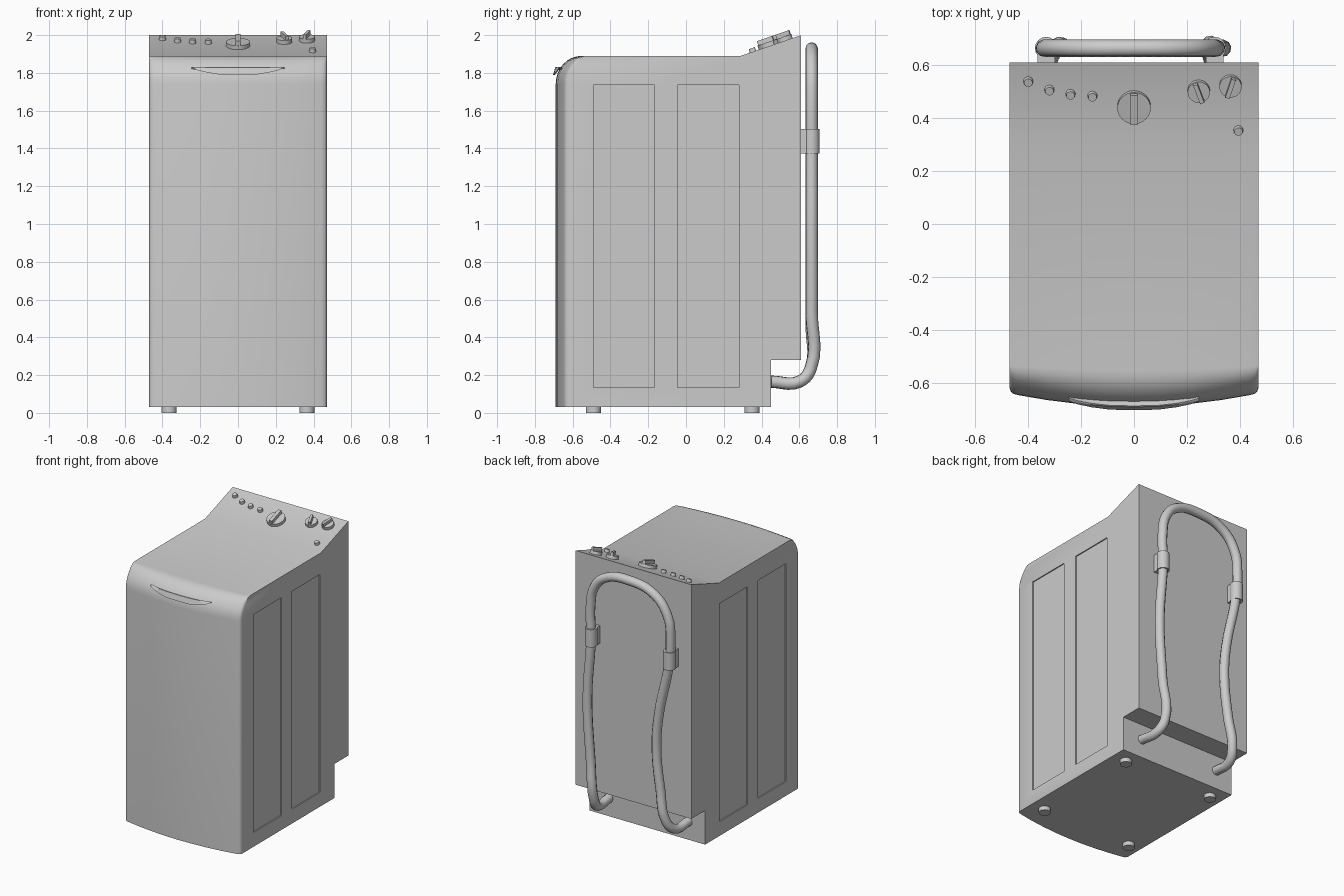
import bpy, bmesh, math
from mathutils import Matrix, Vector

cube = bpy.data.objects.get("Cube")
if cube:
    bpy.data.objects.remove(cube, do_unlink=True)

grey = bpy.data.materials.new("appliance_grey")
grey.use_nodes = True
COLOUR = (0.6, 0.6, 0.6, 1)
grey.diffuse_color = COLOUR
grey.node_tree.nodes["Principled BSDF"].inputs["Base Color"].default_value = COLOUR


def finish(name, bm, angle=32):
    """Turn a bmesh into a named, shaded object."""
    bmesh.ops.recalc_face_normals(bm, faces=bm.faces)
    mesh = bpy.data.meshes.new(name)
    bm.to_mesh(mesh)
    bm.free()
    mesh.materials.append(grey)
    ob = bpy.data.objects.new(name, mesh)
    bpy.context.collection.objects.link(ob)
    smooth(ob, angle)
    return ob


def smooth(ob, angle=32):
    bpy.ops.object.select_all(action="DESELECT")
    ob.select_set(True)
    bpy.context.view_layer.objects.active = ob
    bpy.ops.object.shade_smooth_by_angle(angle=math.radians(angle))


def add_box(bm, size, matrix):
    bmesh.ops.create_cube(bm, size=1, matrix=matrix @ Matrix.Diagonal((*size, 1)))


def add_cylinder(bm, radius, depth, matrix, top=None, sides=24):
    bmesh.ops.create_cone(bm, cap_ends=True, segments=sides, radius1=radius,
                          radius2=top or radius, depth=depth, matrix=matrix)


def baked_mesh(ob):
    graph = bpy.context.evaluated_depsgraph_get()
    return bpy.data.meshes.new_from_object(ob.evaluated_get(graph))


# Cabinet: side profile swept across the width, with a bowed front
def bow(x):
    return 0.045 * (x / 0.45) ** 2


profile = [(0.45, 0.03), (-0.69, 0.03)]
for i in range(9):
    a = math.pi / 2 * i / 8
    profile.append((-0.555 - 0.135 * math.cos(a), 1.74 + 0.15 * math.sin(a)))
profile += [(0.29, 1.89), (0.61, 2.0), (0.61, 0.28), (0.45, 0.28)]

half = [(0.47, 0.018), (0.466, 0.008), (0.458, 0.002), (0.44, 0), (0.33, 0), (0.22, 0), (0.11, 0)]
slices = [(-x, c) for x, c in half] + [(0, 0)] + half[::-1]
bm = bmesh.new()
rings = []
for x, corner in slices:
    ring = []
    for y, z in profile:
        weight = min(1, max(0, (-0.5 - y) / 0.15))
        ring.append(bm.verts.new((x, y + weight * (bow(x) + corner), z)))
    rings.append(ring)
n = len(profile)
for a, b in zip(rings, rings[1:]):
    for i in range(n):
        bm.faces.new((a[i], a[(i + 1) % n], b[(i + 1) % n], b[i]))
bm.faces.new(rings[0])
bm.faces.new(rings[-1])
cabinet = finish("cabinet", bm)

# Recessed side panels
bm = bmesh.new()
for side in (-1, 1):
    for y in (-0.328, 0.118):
        add_box(bm, (0.04, 0.325, 1.6), Matrix.Translation((side * 0.482, y, 0.935)))
cutter = finish("panel_cutter", bm)
cutter.hide_render = True
cut = cabinet.modifiers.new("side_panels", "BOOLEAN")
cut.operation = "DIFFERENCE"
cut.solver = "EXACT"
cut.object = cutter
mesh = baked_mesh(cabinet)
cabinet.modifiers.clear()
cabinet.data = mesh
bpy.data.objects.remove(cutter, do_unlink=True)
smooth(cabinet)

# Feet
for side, x in (("right", -0.365), ("left", 0.365)):
    for end, y in (("front", -0.49), ("back", 0.35)):
        bm = bmesh.new()
        add_cylinder(bm, 0.04, 0.04, Matrix.Translation((x, y, 0.02)))
        finish(f"{end}_{side}_foot", bm)

# Controls on the sloping panel
SLOPE = math.atan2(0.11, 0.32)


def on_panel(x, y, turn=0):
    z = 1.89 + (y - 0.29) * math.tan(SLOPE)
    return (Matrix.Translation((x, y, z)) @ Matrix.Rotation(SLOPE, 4, "X")
            @ Matrix.Rotation(math.radians(turn), 4, "Z"))


def up(z):
    return Matrix.Translation((0, 0, z))


buttons = [(-0.4, 0.54), (-0.32, 0.508), (-0.24, 0.492), (-0.157, 0.485), (0.395, 0.355)]
for i, (x, y) in enumerate(buttons):
    bm = bmesh.new()
    add_cylinder(bm, 0.019, 0.024, on_panel(x, y) @ up(0.008), top=0.016, sides=16)
    finish(f"button_{i + 1}", bm)

knobs = [("program_knob", 0, 0.445, 0.063, 0), ("speed_knob", 0.245, 0.505, 0.042, 20),
         ("heat_knob", 0.365, 0.525, 0.042, -18)]
for name, x, y, r, turn in knobs:
    bm = bmesh.new()
    base = on_panel(x, y, turn)
    add_cylinder(bm, r, 0.026, base @ up(0.009), sides=32)
    add_box(bm, (r * 0.4, r * 1.85, 0.026), base @ up(0.033))
    finish(name, bm)

# Door handle: thin folded lip that tapers into the front
bm = bmesh.new()
columns = [(0.245, 0, 0.003), (0.215, 0.4, 0.018), (0.16, 0.75, 0.031), (0.09, 1, 0.042), (0, 1, 0.042)]
columns = [(-x, t, d) for x, t, d in columns] + columns[-2::-1]
rows = []
for x, t, drop in columns:
    y = -0.672 + bow(x)
    rows.append([bm.verts.new(p) for p in (
        (x, y + 0.012, 1.805), (x, y - 0.016 * t, 1.832), (x, y - 0.008 - 0.012 * t, 1.829),
        (x, y - 0.012 - 0.02 * t, 1.832 - drop), (x, y - 0.006 - 0.018 * t, 1.832 - drop))])
for a, b in zip(rows, rows[1:]):
    for i in range(4):
        bm.faces.new((a[i], a[i + 1], b[i + 1], b[i]))
finish("door_handle", bm)

# Drain hose looping up the back
path = [(0.31, 0.45, 0.165), (0.3, 0.6, 0.165), (0.285, 0.66, 0.235), (0.31, 0.665, 0.54),
        (0.335, 0.665, 0.97), (0.305, 0.665, 1.44), (0.31, 0.665, 1.65), (0.28, 0.665, 1.8),
        (0.19, 0.665, 1.895), (0, 0.665, 1.928), (-0.215, 0.665, 1.875), (-0.32, 0.665, 1.74),
        (-0.34, 0.665, 1.58), (-0.33, 0.665, 1.42), (-0.24, 0.665, 0.975), (-0.226, 0.665, 0.75),
        (-0.257, 0.665, 0.465), (-0.3, 0.66, 0.235), (-0.325, 0.6, 0.165), (-0.335, 0.45, 0.165)]
curve = bpy.data.curves.new("hose_path", "CURVE")
curve.dimensions = "3D"
curve.bevel_depth = 0.033
curve.bevel_resolution = 3
curve.resolution_u = 5
curve.use_fill_caps = True
spline = curve.splines.new("BEZIER")
spline.bezier_points.add(len(path) - 1)
for point, co in zip(spline.bezier_points, path):
    point.co = co
    point.handle_left_type = point.handle_right_type = "AUTO"
curve_ob = bpy.data.objects.new("hose_path", curve)
bpy.context.collection.objects.link(curve_ob)
bm = bmesh.new()
bm.from_mesh(baked_mesh(curve_ob))
bpy.data.objects.remove(curve_ob, do_unlink=True)
finish("drain_hose", bm, 45)

# Hose clips
for side, x in (("left", 0.305), ("right", -0.332)):
    bm = bmesh.new()
    add_cylinder(bm, 0.043, 0.13, Matrix.Translation((x, 0.665, 1.437)), sides=16)
    add_box(bm, (0.066, 0.06, 0.13), Matrix.Translation((x, 0.636, 1.437)))
    finish(f"{side}_hose_clip", bm)
